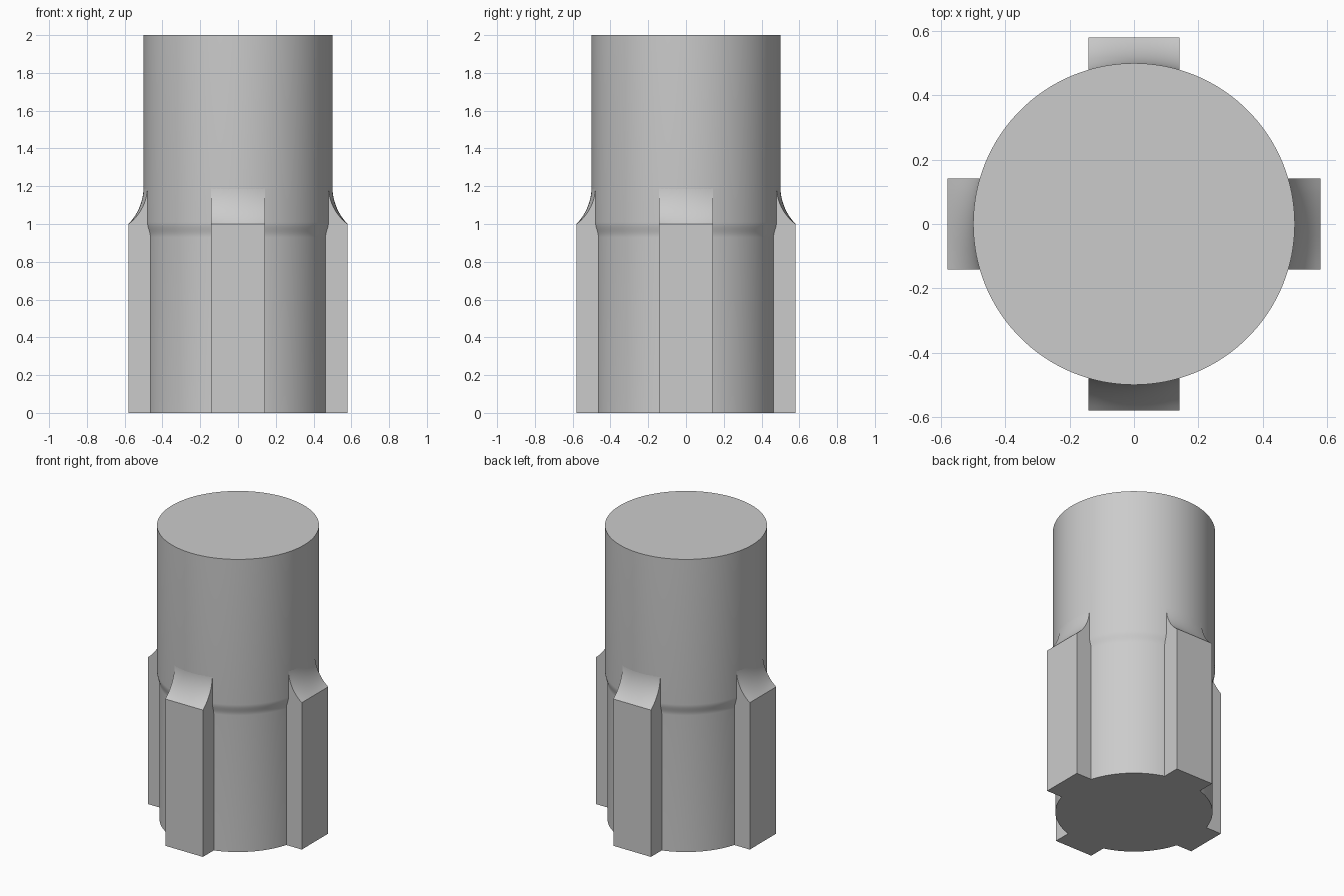
import bpy
import bmesh
from math import sin, cos, pi, sqrt, acos

cube = bpy.data.objects.get("Cube")
if cube:
    bpy.data.objects.remove(cube, do_unlink=True)

grey = bpy.data.materials.new("plain_grey")
grey.use_nodes = True
colour = (0.6, 0.6, 0.6, 1)
grey.diffuse_color = colour
grey.node_tree.nodes["Principled BSDF"].inputs["Base Color"].default_value = colour

TOP_R, LOW_R = 0.5, 0.485
RIB_HALF, RIB_OUT = 0.142, 0.58
RIB_TOP, BLEND_TOP = 1.0, 1.2


def finish(name, bm, angle):
    bmesh.ops.recalc_face_normals(bm, faces=bm.faces)
    mesh = bpy.data.meshes.new(name)
    bm.to_mesh(mesh)
    bm.free()
    mesh.materials.append(grey)
    obj = bpy.data.objects.new(name, mesh)
    bpy.context.collection.objects.link(obj)
    bpy.ops.object.select_all(action="DESELECT")
    obj.select_set(True)
    bpy.context.view_layer.objects.active = obj
    bpy.ops.object.shade_smooth_by_angle(angle=angle)
    return obj


# Round shaft with a slightly narrower lower half and a soft step
profile = [(LOW_R, 0), (LOW_R, 0.93)]
for i in range(1, 9):
    t = i / 8
    profile.append((LOW_R + (TOP_R - LOW_R) * (1 - cos(pi * t)) / 2, 0.93 + 0.08 * t))
profile.append((TOP_R, 2))
SIDES = 128
bm = bmesh.new()
rings = [[bm.verts.new((r * cos(2 * pi * k / SIDES), r * sin(2 * pi * k / SIDES), z))
          for k in range(SIDES)] for r, z in profile]
for a, b in zip(rings, rings[1:]):
    for k in range(SIDES):
        n = (k + 1) % SIDES
        bm.faces.new((a[k], a[n], b[n], b[k]))
bm.faces.new(rings[0])
bm.faces.new(rings[-1])
finish("shaft", bm, 0.6)


# Rib cross-section at one width position: block below, hollow curve blending into the shaft
def rib_section(y):
    inner = sqrt((LOW_R - 0.004) ** 2 - y * y)
    start = sqrt((TOP_R - 0.0005) ** 2 - y * y)
    depth, height = RIB_OUT - start, BLEND_TOP - RIB_TOP
    radius = (depth ** 2 + height ** 2) / (2 * depth)
    sweep = acos((radius - depth) / radius)
    points = [(inner, 0), (RIB_OUT, 0)]
    for i in range(13):
        a = sweep * (1 - i / 12)
        points.append((start + radius * (1 - cos(a)), BLEND_TOP - radius * sin(a)))
    points.append((inner, BLEND_TOP))
    return points


# Four ribs around the lower half
COLUMNS = 12
for side, name in enumerate(("left_rib", "back_rib", "right_rib", "front_rib")):
    bm = bmesh.new()
    sections = []
    for c in range(COLUMNS + 1):
        y = RIB_HALF * (2 * c / COLUMNS - 1)
        sections.append([bm.verts.new((x, y, z)) for x, z in rib_section(y)])
    count = len(sections[0])
    for a, b in zip(sections, sections[1:]):
        for k in range(count):
            n = (k + 1) % count
            bm.faces.new((a[k], a[n], b[n], b[k]))
    bm.faces.new(sections[0])
    bm.faces.new(sections[-1])
    rib = finish(name, bm, 0.5)
    rib.rotation_euler.z = side * pi / 2
